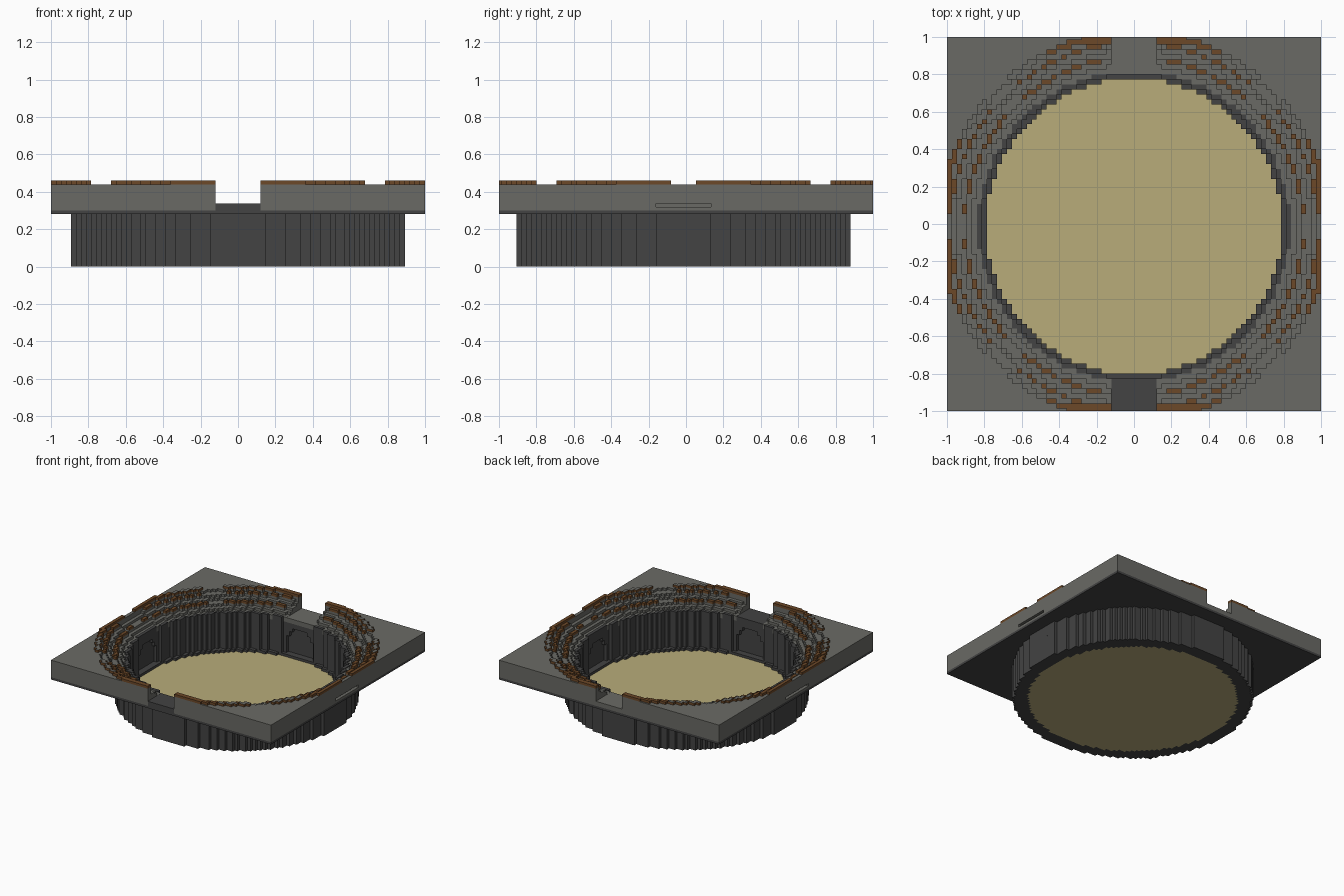
import bpy, bmesh, math

if "Cube" in bpy.data.objects:
    bpy.data.objects.remove(bpy.data.objects["Cube"], do_unlink=True)

V = 2 / 75          # block size
CY = -V / 2         # arena centre in y


def material(name, rgb):
    lin = [((c / 255 + 0.055) / 1.055) ** 2.4 for c in rgb] + [1]
    m = bpy.data.materials.new(name)
    m.use_nodes = True
    m.diffuse_color = lin
    m.node_tree.nodes["Principled BSDF"].inputs["Base Color"].default_value = lin
    return m


STONE = material("grey stone", (106, 106, 101))
DARK = material("dark stone", (67, 67, 67))
SAND = material("sand", (184, 172, 122))
WOOD = material("brown wood", (108, 72, 40))

XE = [(k + 0.5) * V for k in range(-38, 38)]
YE = [max(-1, min(1, k * V)) for k in range(-38, 39)]


def blocks(name, mats, z0, z1, test, top_rule=None):
    """Solid slice made of all grid blocks whose centre passes the test."""
    cells = {}
    for i in range(len(XE) - 1):
        for j in range(len(YE) - 1):
            x, y = (XE[i] + XE[i + 1]) / 2, (YE[j] + YE[j + 1]) / 2
            if test(x, y, math.hypot(x, y - CY)):
                cells[i, j] = (x, y)
    bm = bmesh.new()
    verts = {}

    def v(i, j, z):
        if (i, j, z) not in verts:
            verts[i, j, z] = bm.verts.new((XE[i], YE[j], z))
        return verts[i, j, z]

    for (i, j), (x, y) in cells.items():
        ring = [(i, j), (i + 1, j), (i + 1, j + 1), (i, j + 1)]
        top = bm.faces.new([v(*c, z1) for c in ring])
        if top_rule and top_rule(x, y):
            top.material_index = 1
        bm.faces.new([v(*c, z0) for c in reversed(ring)])
        for k, (di, dj) in enumerate([(0, -1), (1, 0), (0, 1), (-1, 0)]):
            if (i + di, j + dj) not in cells:
                a, b = ring[k], ring[(k + 1) % 4]
                bm.faces.new([v(*a, z0), v(*b, z0), v(*b, z1), v(*a, z1)])
    mesh = bpy.data.meshes.new(name)
    bm.to_mesh(mesh)
    bm.free()
    for m in mats:
        mesh.materials.append(m)
    obj = bpy.data.objects.new(name, mesh)
    bpy.context.collection.objects.link(obj)
    return obj


# Position rules
def edge(x, y):
    return max(abs(x), abs(y)) > 0.972


def notch(x, y):
    return abs(x) < 0.12 and abs(y) > 0.77


def front_notch(x, y):
    return notch(x, y) and y < 0


def slot(x, y):
    return abs(x) > 0.94 and abs(y - CY) < 0.147


def doorway(x, y, r, half):
    return r < 0.85 and min(abs(x), abs(y - CY)) < half


def aisle(x, y):
    """Gaps in the seating on the diagonals and the axes."""
    a = math.degrees(math.atan2(abs(y - CY), abs(x)))
    return abs(a - 45) < 4.5 or abs(x) < 0.125 or abs(y - CY) < 0.075


def stone_top(x, y):
    a = math.degrees(math.atan2(abs(y - CY), abs(x)))
    return 27 < a < 63


# Arena floor and low curb around it
blocks("arena_floor", [SAND], 0, 0.03, lambda x, y, r: r < 0.79)
blocks("floor_curb", [DARK], 0, 0.05, lambda x, y, r: 0.79 <= r < 0.815)

# Drum wall in courses, with arched doorways narrowing upwards
for n, (z0, z1, half) in enumerate([(0, 0.05, 0), (0.05, 0.19, 0.11), (0.19, 0.23, 0.085),
                                    (0.23, 0.26, 0.055), (0.26, 0.281, 0)]):
    blocks(f"drum_wall_{n + 1}", [DARK], z0, z1,
           lambda x, y, r: 0.812 <= r < 0.892 and not doorway(x, y, r, half))

# Underside of the slab and the parapet of the drum
blocks("slab_base", [DARK], 0.281, 0.30, lambda x, y, r: r >= 0.812)
blocks("parapet", [DARK], 0.30, 0.345,
       lambda x, y, r: 0.812 <= r < 0.835 and not notch(x, y))
blocks("front_gate_sill", [DARK], 0.30, 0.337,
       lambda x, y, r: r >= 0.812 and front_notch(x, y))
blocks("rear_gate_sill", [STONE], 0.30, 0.337,
       lambda x, y, r: r >= 0.812 and notch(x, y) and y > 0)

# Slab courses, the middle one with a slot in each side
blocks("slab_course_low", [STONE], 0.30, 0.318,
       lambda x, y, r: r >= 0.835 and not notch(x, y))
blocks("slab_course_slotted", [STONE], 0.318, 0.338,
       lambda x, y, r: r >= 0.835 and not notch(x, y) and not slot(x, y))

# Stepped stands, cut by the two gate notches
for n, (z0, z1, r0) in enumerate([(0.338, 0.36, 0.865), (0.36, 0.38, 0.895), (0.38, 0.40, 0.945),
                                  (0.40, 0.42, 0.972), (0.42, 0.44, 1.02)]):
    blocks(f"stand_step_{n + 1}", [STONE], z0, z1,
           lambda x, y, r: (r >= r0 or edge(x, y)) and not notch(x, y))

# Wooden seat rows
blocks("inner_seats", [WOOD, STONE], 0.38, 0.40,
       lambda x, y, r: 0.895 <= r < 0.915 and not aisle(x, y))
blocks("middle_seats", [WOOD, STONE], 0.42, 0.44,
       lambda x, y, r: 0.975 <= r < 0.99 and not edge(x, y) and not aisle(x, y))
blocks("outer_seats", [WOOD, STONE], 0.44, 0.46,
       lambda x, y, r: (1.02 <= r < 1.047 or (edge(x, y) and r < 1.047)) and not aisle(x, y),
       stone_top)
